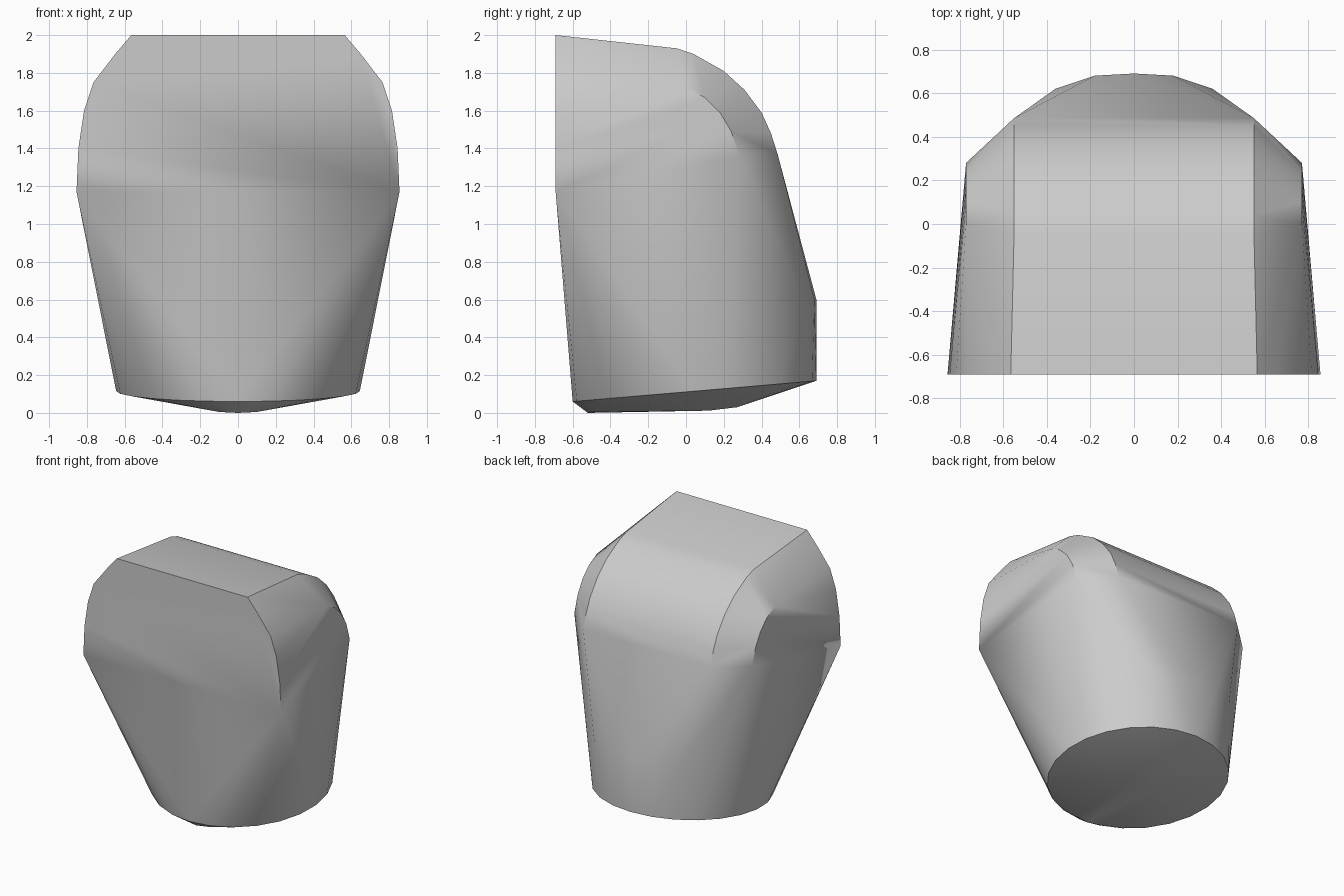
import bpy, bmesh
from math import sin, cos, pi, radians

cube = bpy.data.objects.get("Cube")
if cube:
    bpy.data.objects.remove(cube, do_unlink=True)

mat = bpy.data.materials.new("light grey")
mat.use_nodes = True
grey = (0.6, 0.6, 0.6, 1)
mat.diffuse_color = grey
mat.node_tree.nodes["Principled BSDF"].inputs["Base Color"].default_value = grey

points = []


def add(x, y, z):
    """Add a point and its mirror image."""
    points.append((x, y, z))
    if x:
        points.append((-x, y, z))


# Flat front outline (x, z)
for x, z in [(.565, 2), (.65, 1.9), (.765, 1.75), (.815, 1.6), (.845, 1.4), (.855, 1.17)]:
    add(x, -.69, z)

# Rolled top and back panel (y, z), between the two shoulder creases
for y, z in [(-.05, 1.93), (.04, 1.9), (.2, 1.81), (.31, 1.71), (.4, 1.59), (.45, 1.48), (.485, 1.37)]:
    add(.55, y, z)

# Upper edge of the side walls (y, z)
for y, z in [(0, 1.72), (.1, 1.67), (.18, 1.59), (.24, 1.49), (.28, 1.36)]:
    add(.77, y, z)

# Rounded lower back (x, y)
for x, y in [(0, .69), (.18, .68), (.36, .62)]:
    add(x, y, .6)

# Slightly tilted oval rim
for i in range(13):
    a = pi * i / 12
    y = .045 - .645 * cos(a)
    add(round(.645 * sin(a), 4), y, .115 + .085 * (y - .045))

# Shallow domed underside
for x, y, z in [(.1, -.5, .005), (0, -.52, 0), (.1, .12, .012), (0, .27, .03)]:
    add(x, y, z)

# Skin the sections into one convex shell
bm = bmesh.new()
for p in points:
    bm.verts.new(p)
hull = bmesh.ops.convex_hull(bm, input=bm.verts)
loose = {g for g in hull["geom_interior"] + hull["geom_unused"] if isinstance(g, bmesh.types.BMVert)}
bmesh.ops.delete(bm, geom=list(loose), context="VERTS")
bmesh.ops.dissolve_limit(bm, angle_limit=radians(.5), verts=bm.verts, edges=bm.edges)
bmesh.ops.recalc_face_normals(bm, faces=bm.faces)
mesh = bpy.data.meshes.new("shell")
bm.to_mesh(mesh)
bm.free()
mesh.materials.append(mat)

shell = bpy.data.objects.new("shell", mesh)
bpy.context.collection.objects.link(shell)
bpy.context.view_layer.objects.active = shell
shell.select_set(True)
bpy.ops.object.shade_smooth_by_angle(angle=radians(30))
